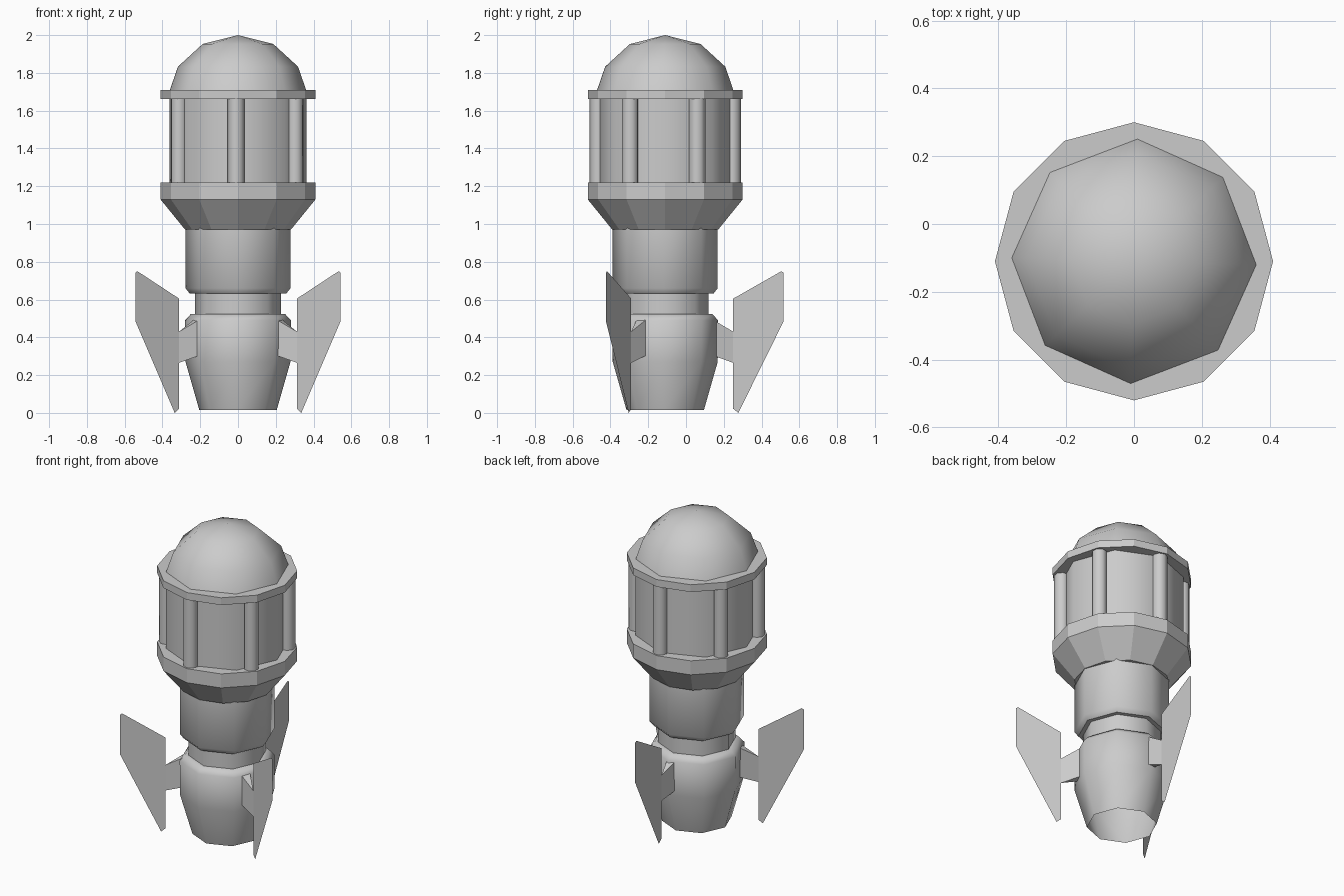
import bpy, bmesh
from math import sin, cos, radians, pi

if "Cube" in bpy.data.objects:
    bpy.data.objects.remove(bpy.data.objects["Cube"])

AXIS_Y = -0.11   # the body axis sits forward of the origin
TWIST = -1.6     # slight turn of the eight-sided parts


def finish(name, bm, smooth=None):
    bmesh.ops.remove_doubles(bm, verts=bm.verts, dist=1e-5)
    mesh = bpy.data.meshes.new(name)
    bm.to_mesh(mesh)
    bm.free()
    ob = bpy.data.objects.new(name, mesh)
    bpy.context.collection.objects.link(ob)
    if smooth:
        bpy.ops.object.select_all(action='DESELECT')
        ob.select_set(True)
        bpy.context.view_layer.objects.active = ob
        bpy.ops.object.shade_smooth_by_angle(angle=radians(smooth))
    return ob


def lathe(name, profile, sides, turn=0.0, smooth=None, center=(0, AXIS_Y)):
    """Revolve (radius, z) points, listed bottom to top."""
    bm = bmesh.new()
    rings = []
    for r, z in profile:
        if r == 0:
            rings.append([bm.verts.new((center[0], center[1], z))] * sides)
        else:
            rings.append([bm.verts.new((center[0] + r * cos(radians(turn) + 2 * pi * i / sides),
                                        center[1] + r * sin(radians(turn) + 2 * pi * i / sides), z))
                          for i in range(sides)])
    for a, b in zip(rings, rings[1:]):
        for i in range(sides):
            j = (i + 1) % sides
            bm.faces.new(list(dict.fromkeys((a[i], a[j], b[j], b[i]))))
    return finish(name, bm, smooth)


# Engine nozzle (open at the bottom), neck and lower body
lathe("engine_nozzle", [(0.205, 0.015), (0.278, 0.27), (0.28, 0.49), (0.25, 0.523), (0.22, 0.523)],
      8, TWIST, 50)
lathe("neck", [(0.229, 0.5), (0.229, 0.65)], 8, TWIST, 50)
lathe("lower_body", [(0.22, 0.632), (0.256, 0.632), (0.278, 0.66), (0.278, 0.98)], 8, TWIST, 50)

# Flared collar and upper flange
lathe("flared_collar", [(0, 0.97), (0.28, 0.97), (0.41, 1.13), (0.41, 1.22), (0, 1.22)], 12)
lathe("upper_flange", [(0, 1.663), (0.41, 1.663), (0.41, 1.71), (0, 1.71)], 12)

# Cabin wall and dome
lathe("cabin", [(0.362, 1.21), (0.362, 1.67)], 8, TWIST, 50)
lathe("dome", [(0.364, 1.7), (0.318, 1.833), (0.187, 1.953), (0, 2.0)], 8, TWIST, 60)

# Six columns around the cabin
for k in range(6):
    a = radians(90 + 60 * k + TWIST)
    lathe(f"column_{k + 1}", [(0.045, 1.21), (0.045, 1.67)], 8, 90 + 60 * k, 50,
          (0.355 * cos(a), AXIS_Y + 0.355 * sin(a)))

# Three thin fins, each on a wedge-shaped strut
BLADE = [(0.36, 0.605), (0.615, 0.75), (0.627, 0.742), (0.627, 0.485), (0.387, 0.0), (0.36, 0.022)]
for k in range(3):
    a = radians(90 + 120 * k)

    def place(r, side, z):
        return (r * cos(a) - side * sin(a), AXIS_Y + r * sin(a) + side * cos(a), z)

    bm = bmesh.new()
    bm.faces.new([bm.verts.new(place(r, 0, z)) for r, z in BLADE])
    finish(f"fin_{k + 1}", bm)

    bm = bmesh.new()
    top = [bm.verts.new(place(*p)) for p in ((0.25, -0.03, 0.495), (0.36, 0, 0.43), (0.25, 0.03, 0.495))]
    low = [bm.verts.new(place(*p)) for p in ((0.25, -0.03, 0.305), (0.36, 0, 0.265), (0.25, 0.03, 0.305))]
    bm.faces.new(top)
    bm.faces.new(low[::-1])
    for i in range(2):
        bm.faces.new((low[i], low[i + 1], top[i + 1], top[i]))
    bmesh.ops.recalc_face_normals(bm, faces=bm.faces)
    finish(f"strut_{k + 1}", bm)
